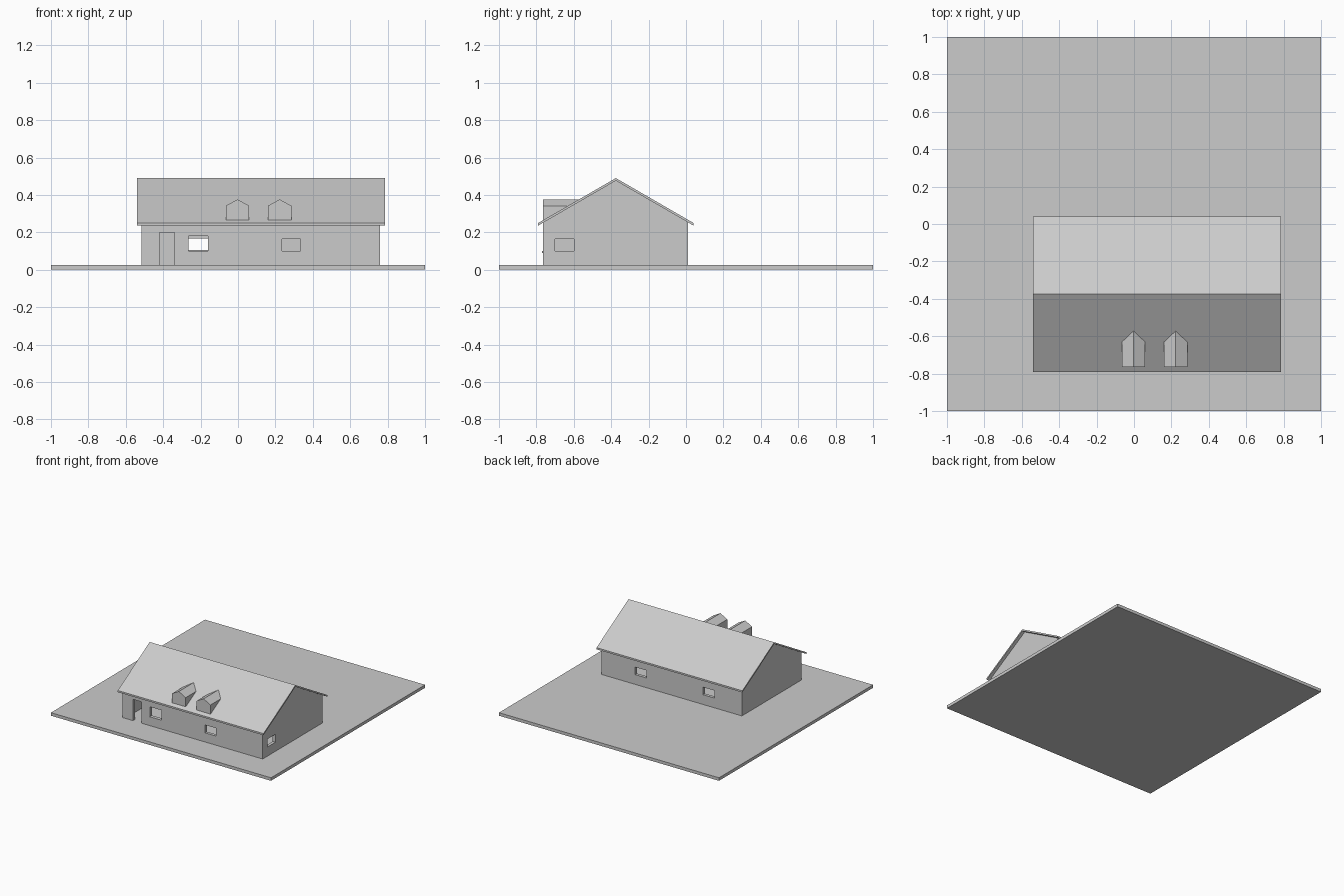
import bpy, bmesh
from mathutils import Vector

cube = bpy.data.objects.get("Cube")
if cube:
    bpy.data.objects.remove(cube, do_unlink=True)

grey = bpy.data.materials.new("plain grey")
grey.use_nodes = True
grey.diffuse_color = (0.6, 0.6, 0.6, 1)
grey.node_tree.nodes["Principled BSDF"].inputs["Base Color"].default_value = (0.6, 0.6, 0.6, 1)

RIDGE_Y, RIDGE_Z, SLOPE = -0.375, 0.49, 0.578
X0, X1, Y0, Y1 = -0.515, 0.76, -0.765, 0.01
GROUND, WALL, ROOF = 0.025, 0.025, 0.014


def roof_z(y, drop=0.0):
    return RIDGE_Z - drop - SLOPE * abs(y - RIDGE_Y)


def prism(name, profile, sweep):
    """Extrude a closed outline of 3D points along a vector."""
    bm = bmesh.new()
    face = bm.faces.new([bm.verts.new(p) for p in profile])
    ext = bmesh.ops.extrude_face_region(bm, geom=[face])["geom"]
    verts = [g for g in ext if isinstance(g, bmesh.types.BMVert)]
    bmesh.ops.translate(bm, verts=verts, vec=Vector(sweep))
    bmesh.ops.recalc_face_normals(bm, faces=bm.faces)
    mesh = bpy.data.meshes.new(name)
    bm.to_mesh(mesh)
    bm.free()
    mesh.materials.append(grey)
    obj = bpy.data.objects.new(name, mesh)
    bpy.context.collection.objects.link(obj)
    return obj


def box(name, x0, x1, y0, y1, z0, z1):
    return prism(name, [(x0, y0, z0), (x1, y0, z0), (x1, y1, z0), (x0, y1, z0)], (0, 0, z1 - z0))


def cut(target, cutter):
    mod = target.modifiers.new(cutter.name, 'BOOLEAN')
    mod.operation = 'DIFFERENCE'
    mod.solver = 'EXACT'
    mod.object = cutter
    cutter.hide_render = True
    cutter.hide_viewport = True
    cutter.display_type = 'WIRE'


def house_prism(name, inset, floor, drop):
    a, b = Y0 + inset, Y1 - inset
    pts = [(a, floor), (b, floor), (b, roof_z(b, drop)), (RIDGE_Y, RIDGE_Z - drop), (a, roof_z(a, drop))]
    return prism(name, [(X0 + inset, y, z) for y, z in pts], (X1 - X0 - 2 * inset, 0, 0))


# Ground slab
box("ground", -1, 1, -1, 1, 0, GROUND)

# Hollow gabled walls
walls = house_prism("walls", 0, GROUND, ROOF)
cut(walls, house_prism("room_cutter", WALL, GROUND - 0.02, ROOF - 0.01))

# Door and window openings
F0, F1 = Y0 - 0.03, Y0 + 0.05
B0, B1 = Y1 - 0.05, Y1 + 0.03
openings = {
    "door": (-0.42, -0.34, F0, F1, 0.01, 0.2),
    "front_window_right": (-0.265, -0.16, F0, F1, 0.095, 0.18),
    "front_window_left": (0.235, 0.335, F0, F1, 0.1, 0.165),
    "back_window_right": (-0.265, -0.16, B0, B1, 0.105, 0.167),
    "back_window_left": (0.35, 0.455, B0, B1, 0.105, 0.167),
    "side_window": (X1 - 0.05, X1 + 0.03, -0.70, -0.60, 0.1, 0.165),
}
for label, size in openings.items():
    cut(walls, box(label + "_cutter", *size))
box("window_sill", -0.267, -0.158, Y0 - 0.004, Y0 + WALL, 0.09, 0.1)

# Two pitched roof slabs meeting at the ridge
EAVE = 0.415
outline = [(-EAVE, -ROOF), (-EAVE, 0), (0, 0), (EAVE, 0), (EAVE, -ROOF), (0, -ROOF)]
prism("roof", [(-0.54, RIDGE_Y + y, roof_z(RIDGE_Y + y, -dz)) for y, dz in outline], (1.325, 0, 0))


# Dormers: gabled boxes trimmed to run into the front slope
def dormer(name, x):
    half, base, eave, top = 0.0625, 0.267, 0.342, 0.376
    pts = [(-half, base), (half, base), (half, eave), (0, top), (-half, eave)]
    body = prism(name, [(x + dx, Y0, z) for dx, z in pts], (0, 0.215, 0))
    under = [(Y0 - 0.1, 0.1), (-0.5, 0.1), (-0.5, roof_z(-0.5, 0.006)), (Y0 - 0.1, roof_z(Y0 - 0.1, 0.006))]
    cut(body, prism(name + "_cutter", [(x - 0.1, y, z) for y, z in under], (0.2, 0, 0)))


dormer("dormer_right", -0.0025)
dormer("dormer_left", 0.2225)
